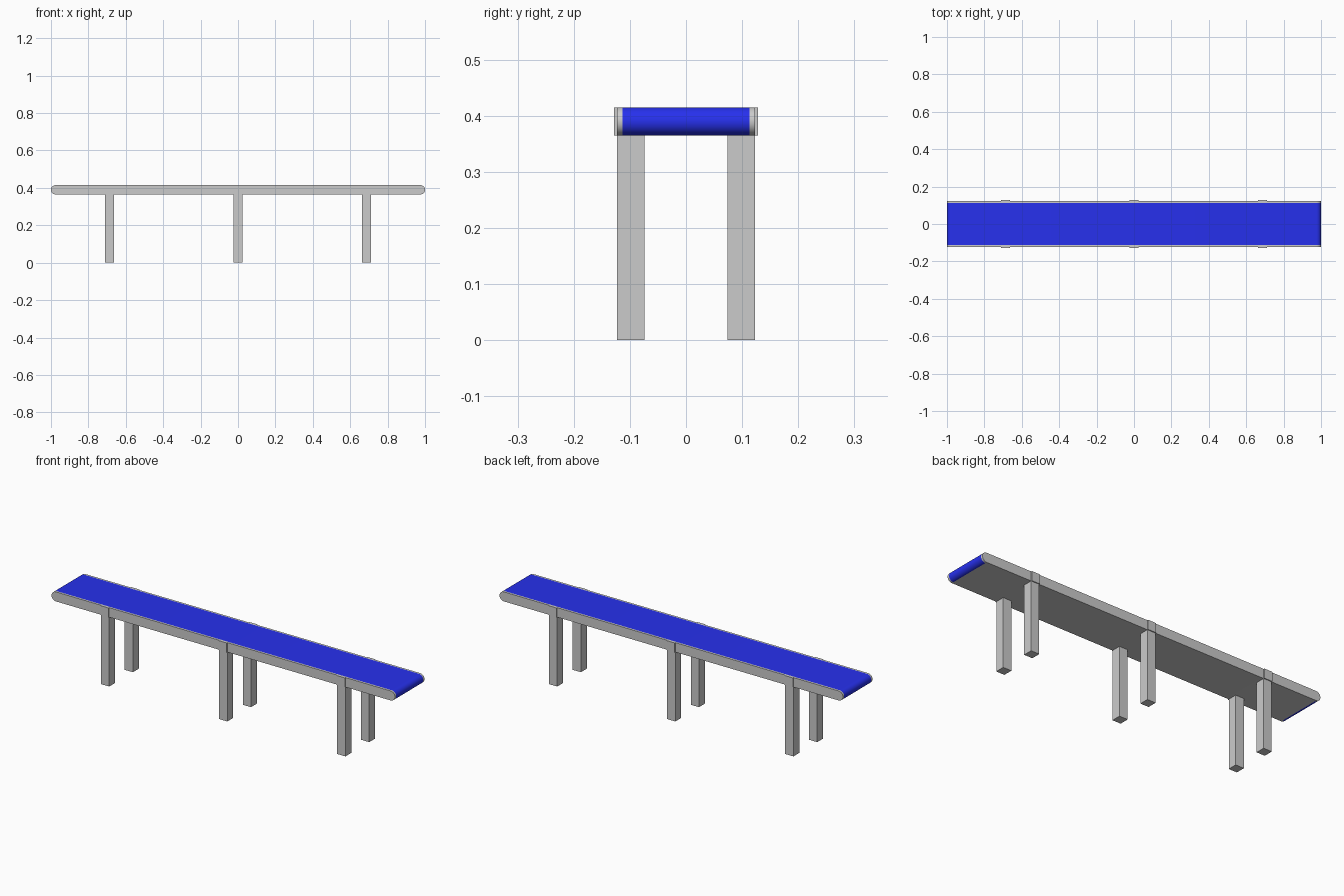
import bpy, bmesh, math

if "Cube" in bpy.data.objects:
    bpy.data.objects.remove(bpy.data.objects["Cube"])

R = 0.025           # half height of the deck, radius of its rounded ends
ZC = 0.39           # height of the deck centre line
SEG = 16            # facets on each rounded end
BELT_Y, RAIL_Y = 0.113, 0.123


def finish(name, bm, mats=()):
    bmesh.ops.recalc_face_normals(bm, faces=bm.faces)
    me = bpy.data.meshes.new(name)
    bm.to_mesh(me)
    bm.free()
    ob = bpy.data.objects.new(name, me)
    bpy.context.collection.objects.link(ob)
    for m in mats:
        me.materials.append(m)
    return ob


def smooth(ob):
    bpy.ops.object.select_all(action='DESELECT')
    ob.select_set(True)
    bpy.context.view_layer.objects.active = ob
    bpy.ops.object.shade_smooth_by_angle(angle=math.radians(35))


def slab(name, y0, y1, mats=()):
    """Round-ended outline extruded across y."""
    bm = bmesh.new()
    pts = []
    for side in (1, -1):
        for i in range(SEG + 1):
            a = side * math.pi / 2 - math.pi * i / SEG
            pts.append((side * (1 - R) + R * math.cos(a), ZC + R * math.sin(a)))
    face = bm.faces.new([bm.verts.new((x, y0, z)) for x, z in pts])
    res = bmesh.ops.extrude_face_region(bm, geom=[face])
    verts = [v for v in res['geom'] if isinstance(v, bmesh.types.BMVert)]
    bmesh.ops.translate(bm, verts=verts, vec=(0, y1 - y0, 0))
    bm.normal_update()
    ob = finish(name, bm, mats)
    smooth(ob)
    return ob


def box(name, x, y, z):
    """Box from (min, max) ranges."""
    bm = bmesh.ops and bmesh.new()
    bmesh.ops.create_cube(bm, size=1)
    for v in bm.verts:
        v.co = [r[0] if c < 0 else r[1] for c, r in zip(v.co, (x, y, z))]
    return finish(name, bm)


blue = bpy.data.materials.new("belt_blue")
blue.diffuse_color = (0.02, 0.03, 0.85, 1)
blue.use_nodes = True
blue.node_tree.nodes["Principled BSDF"].inputs["Base Color"].default_value = blue.diffuse_color
grey = bpy.data.materials.new("underside_grey")
grey.diffuse_color = (0.8, 0.8, 0.8, 1)
grey.use_nodes = True
grey.node_tree.nodes["Principled BSDF"].inputs["Base Color"].default_value = grey.diffuse_color

# Belt: blue on top and round the ends, grey on the flat underside
belt = slab("belt", -BELT_Y, BELT_Y, (blue, grey))
for p in belt.data.polygons:
    if p.normal.z < -0.999 and abs(p.center.x) < 0.1:
        p.material_index = 1

for side, label in ((-1, "front"), (1, "back")):
    # Side rails
    slab(f"{label}_rail", *sorted((side * BELT_Y, side * RAIL_Y)))
    for n, x in enumerate((-0.688, 0, 0.688), 1):
        xr = (x - 0.024, x + 0.024)
        # Legs and the thin brackets that fix them to the rails
        box(f"{label}_leg_{n}", xr, sorted((side * 0.074, side * RAIL_Y)), (0, ZC - R))
        box(f"{label}_bracket_{n}", xr, sorted((side * (RAIL_Y - 0.005), side * 0.128)),
            (ZC - R, ZC + R))
